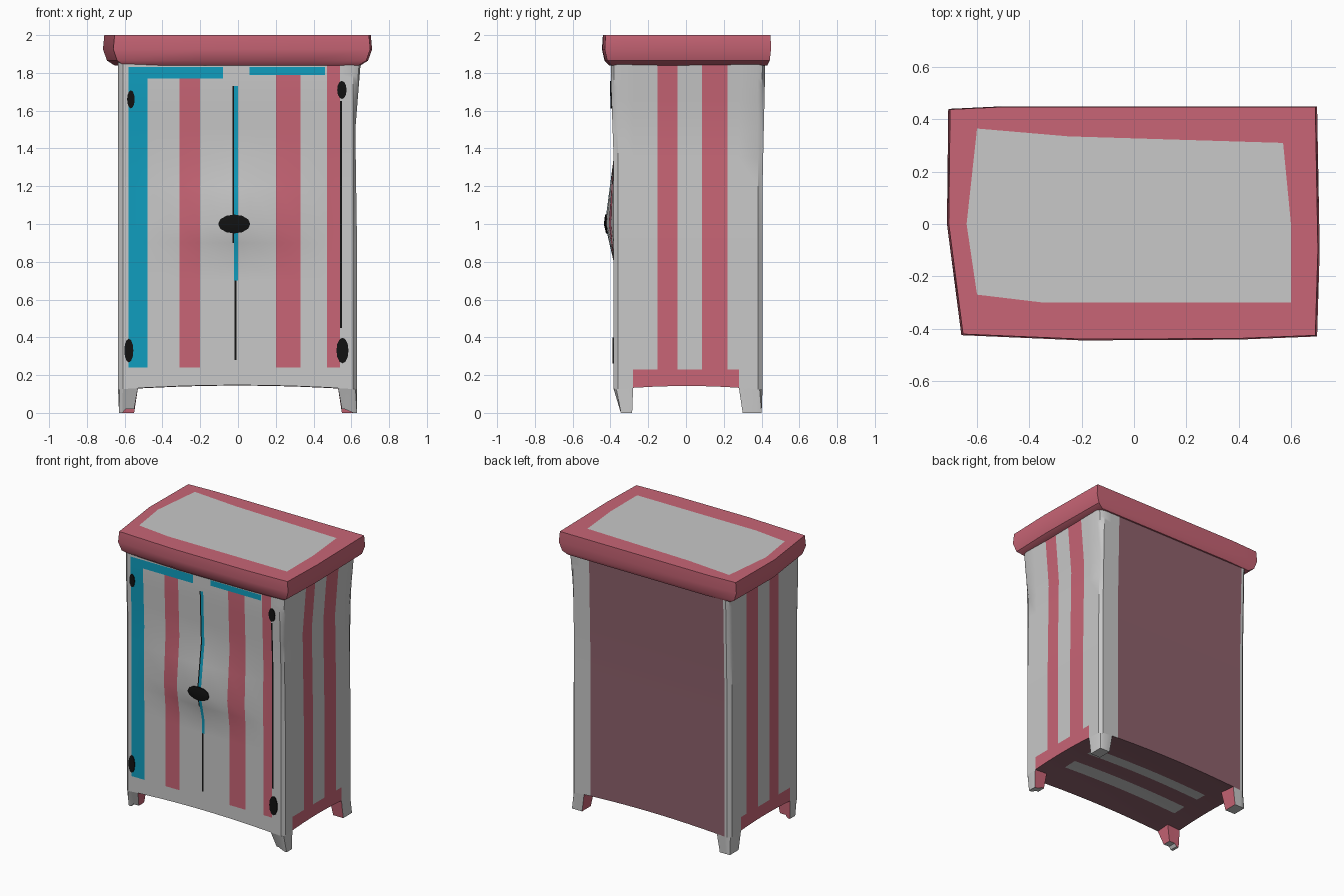
import bpy, bmesh, math
from mathutils import Vector

if "Cube" in bpy.data.objects:
    bpy.data.objects.remove(bpy.data.objects["Cube"])

# Materials
MATS = {}
for name, col in {
    "light grey": (0.58, 0.58, 0.58), "dusty pink": (0.58, 0.13, 0.18),
    "teal blue": (0.005, 0.34, 0.52), "dark mauve": (0.27, 0.12, 0.15),
    "black": (0.006, 0.006, 0.006),
}.items():
    m = bpy.data.materials.new(name)
    m.diffuse_color = (*col, 1)
    m.use_nodes = True
    m.node_tree.nodes["Principled BSDF"].inputs["Base Color"].default_value = m.diffuse_color
    MATS[name] = m
GREY, PINK, BLUE, MAUVE, BLACK = range(5)


def finish(bm, name, angle=30):
    bmesh.ops.recalc_face_normals(bm, faces=bm.faces[:])
    me = bpy.data.meshes.new(name)
    bm.to_mesh(me)
    bm.free()
    for m in MATS.values():
        me.materials.append(m)
    ob = bpy.data.objects.new(name, me)
    bpy.context.collection.objects.link(ob)
    bpy.ops.object.select_all(action='DESELECT')
    ob.select_set(True)
    bpy.context.view_layer.objects.active = ob
    bpy.ops.object.shade_smooth_by_angle(angle=math.radians(angle))
    return ob


# Painted rectangles per side: (u0, u1, v0, v1, colour)
FRONT = [  # u = x, v = z
    (-0.58, -0.48, 0.24, 1.83, BLUE), (-0.48, -0.08, 1.77, 1.83, BLUE),
    (0.06, 0.46, 1.79, 1.83, BLUE),
    (-0.31, -0.20, 0.24, 1.77, PINK), (0.20, 0.33, 0.24, 1.79, PINK),
    (0.47, 0.54, 0.24, 1.86, PINK), (0.54, 0.55, 0.45, 1.65, BLACK),
    (-0.028, -0.02, 0.90, 1.73, BLACK), (-0.02, 0.0, 0.70, 1.73, BLUE),
    (-0.018, -0.008, 0.28, 0.70, BLACK),
]
SIDE = [  # u = y, v = z
    (-0.28, 0.28, 0.15, 0.23, PINK),
    (-0.15, -0.045, 0.23, 1.86, PINK), (0.085, 0.22, 0.23, 1.86, PINK),
]
BACK = [(-0.59, 0.48, 0.15, 1.86, MAUVE)]  # u = x, v = z
BOTTOM = [  # u = x, v = y
    (-0.48, 0.48, 0.085, 0.17, GREY), (-0.48, 0.48, -0.15, -0.045, GREY),
]


def lookup(rects, u, v, default):
    for a, b, c, d, mat in rects:
        if a < u < b and c < v < d:
            return mat
    return default


def ramp(z, pts):
    # piecewise-linear curve through (z, value) points
    if z <= pts[0][0]:
        return pts[0][1]
    for (z0, a), (z1, b) in zip(pts, pts[1:]):
        if z <= z1:
            return a + (b - a) * (z - z0) / (z1 - z0)
    return pts[-1][1]


def front_y(x, z):
    # front skin with the pushed-out bump around the door handle
    bump = ramp(z, [(0.8, 0), (1.0, 1), (1.35, 0)]) * max(0, 1 - abs(x + 0.02) / 0.5)
    return -0.383 - ramp(z, [(1.35, 0), (1.73, 0.014)]) - 0.046 * bump


# Body: cut box, legs extruded from the floor corners, coloured, then warped
X, Y0, Y1, Z0, Z1 = 0.635, -0.383, 0.405, 0.15, 1.86
bm = bmesh.new()
bmesh.ops.create_cube(bm, size=1)
for v in bm.verts:
    v.co = Vector((math.copysign(X, v.co.x), Y1 if v.co.y > 0 else Y0, Z1 if v.co.z > 0 else Z0))
cuts = {0: {-0.53, 0.53, 0.61, -0.61}, 1: {-0.28, 0.28, 0.0, 0.38, -0.36},
        2: {0.8, 1.0, 1.2, 1.35, 1.5}}
for rects, u, w in ((FRONT, 0, 2), (SIDE, 1, 2), (BACK, 0, 2), (BOTTOM, 0, 1)):
    for r in rects:
        cuts[u].update(r[:2])
        cuts[w].update(r[2:4])
for axis, vals in cuts.items():
    no = Vector([float(i == axis) for i in range(3)])
    for c in sorted(vals):
        bmesh.ops.bisect_plane(bm, geom=bm.verts[:] + bm.edges[:] + bm.faces[:],
                               plane_co=no * c, plane_no=no, dist=1e-5)

# Legs
bm.normal_update()
feet = [f for f in bm.faces if f.normal.z < -0.9
        and abs(f.calc_center_median().x) > 0.53 and abs(f.calc_center_median().y) > 0.28]
ext = bmesh.ops.extrude_face_region(bm, geom=feet)
for v in ext["geom"]:
    if isinstance(v, bmesh.types.BMVert):
        v.co.z = 0.0
bmesh.ops.recalc_face_normals(bm, faces=bm.faces[:])
bm.normal_update()

# Colours by face direction
for f in bm.faces:
    c, n = f.calc_center_median(), f.normal
    if c.z < 0.149:
        inner = (abs(n.x) > 0.9 and n.x * c.x < 0) or (abs(n.y) > 0.9 and n.y * c.y < 0)
        f.material_index = PINK if inner else GREY
    elif n.y < -0.9:
        f.material_index = lookup(FRONT, c.x, c.z, GREY)
    elif n.y > 0.9:
        f.material_index = lookup(BACK, c.x, c.z, GREY)
    elif abs(n.x) > 0.9:
        f.material_index = lookup(SIDE, c.y, c.z, GREY)
    elif n.z < -0.9:
        f.material_index = lookup(BOTTOM, c.x, c.y, MAUVE)

# Wonky cartoon warp
for v in bm.verts:
    x, y, z = v.co
    if z < 0.01:  # leg tips taper
        sx = math.copysign(1, x)
        v.co.x = sx * ramp(abs(x), [(0.53, 0.55), (X, 0.63)])
        v.co.y = ramp(y, [(Y0, -0.345), (-0.28, -0.285)]) if y < 0 else ramp(y, [(0.28, 0.30), (Y1, 0.40)])
        v.co.z = 0.02 * (abs(x) < 0.6 and y < 0)
        continue
    if y < Y0 + 1e-3:
        v.co.y = front_y(x, z)
    if y > Y1 - 1e-3:
        v.co.y += ramp(z, [(1.2, 0), (1.86, 0.015)])
    if x > X - 1e-3:
        v.co.x += ramp(z, [(0.9, -0.005), (1.5, -0.014), (1.86, 0.015)])
    if abs(x) > X - 1e-3 and (y < Y0 + 1e-3 or y > Y1 - 1e-3):
        v.co.x -= math.copysign(0.008, x)
        v.co.y -= math.copysign(0.015, y)
    if z < Z0 + 1e-3:  # arched skirt
        v.co.z = 0.165 - 0.02 * (x / 0.6) ** 2 - 0.02 * (y / 0.4) ** 2
finish(bm, "wardrobe_body")

# Cornice: lofted rings ending in the grey top panel
outline = [(-0.66, -0.425), (-0.2, -0.445), (0.4, -0.442), (0.70, -0.43), (0.71, -0.1),
           (0.70, 0.45), (-0.5, 0.45), (-0.71, 0.44), (-0.715, 0)]
panel = [(-0.60, -0.27), (-0.35, -0.30), (0.2, -0.30), (0.60, -0.30), (0.60, 0),
         (0.57, 0.31), (-0.25, 0.335), (-0.60, 0.365), (-0.64, 0)]
bm = bmesh.new()
rings = []
for s, z in ((0.915, 1.84), (0.97, 1.865), (1.0, 1.925), (0.99, 1.99)):
    rings.append([bm.verts.new((x * s, y * (s if y < 0 else (s + 1) / 2), z)) for x, y in outline])
for v in rings[-1]:
    v.co.z = 2.0
    v.co.y = max(v.co.y, -0.44)
rings.append([bm.verts.new((x, y, 2.0)) for x, y in panel])
n = len(outline)
for a, b in zip(rings, rings[1:]):
    for i in range(n):
        j = (i + 1) % n
        bm.faces.new((a[i], a[j], b[j], b[i])).material_index = PINK
bm.faces.new(rings[0][::-1]).material_index = PINK
bm.faces.new(rings[-1]).material_index = GREY
finish(bm, "cornice", 35)


# Painted oval hinges and handle, laid on the front skin
def oval(name, cx, cz, rx, rz, sides=12):
    bm = bmesh.new()
    top, base = [], []
    for i in range(sides):
        a = math.tau * i / sides
        x, z = cx + rx * math.cos(a), cz + rz * math.sin(a)
        y = front_y(x, z)
        top.append(bm.verts.new((x, y - 0.006, z)))
        base.append(bm.verts.new((x, y + 0.002, z)))
    mid = bm.verts.new((cx, front_y(cx, cz) - 0.006, cz))
    for i in range(sides):
        j = (i + 1) % sides
        bm.faces.new((mid, top[i], top[j]))
        bm.faces.new((top[i], base[i], base[j], top[j]))
    for f in bm.faces:
        f.material_index = BLACK
    finish(bm, name)


oval("handle", -0.02, 1.0, 0.085, 0.05)
oval("hinge_upper_left", -0.567, 1.66, 0.02, 0.048)
oval("hinge_upper_right", 0.55, 1.71, 0.025, 0.048)
oval("hinge_lower_left", -0.578, 0.33, 0.024, 0.063)
oval("hinge_lower_right", 0.553, 0.33, 0.032, 0.068)
